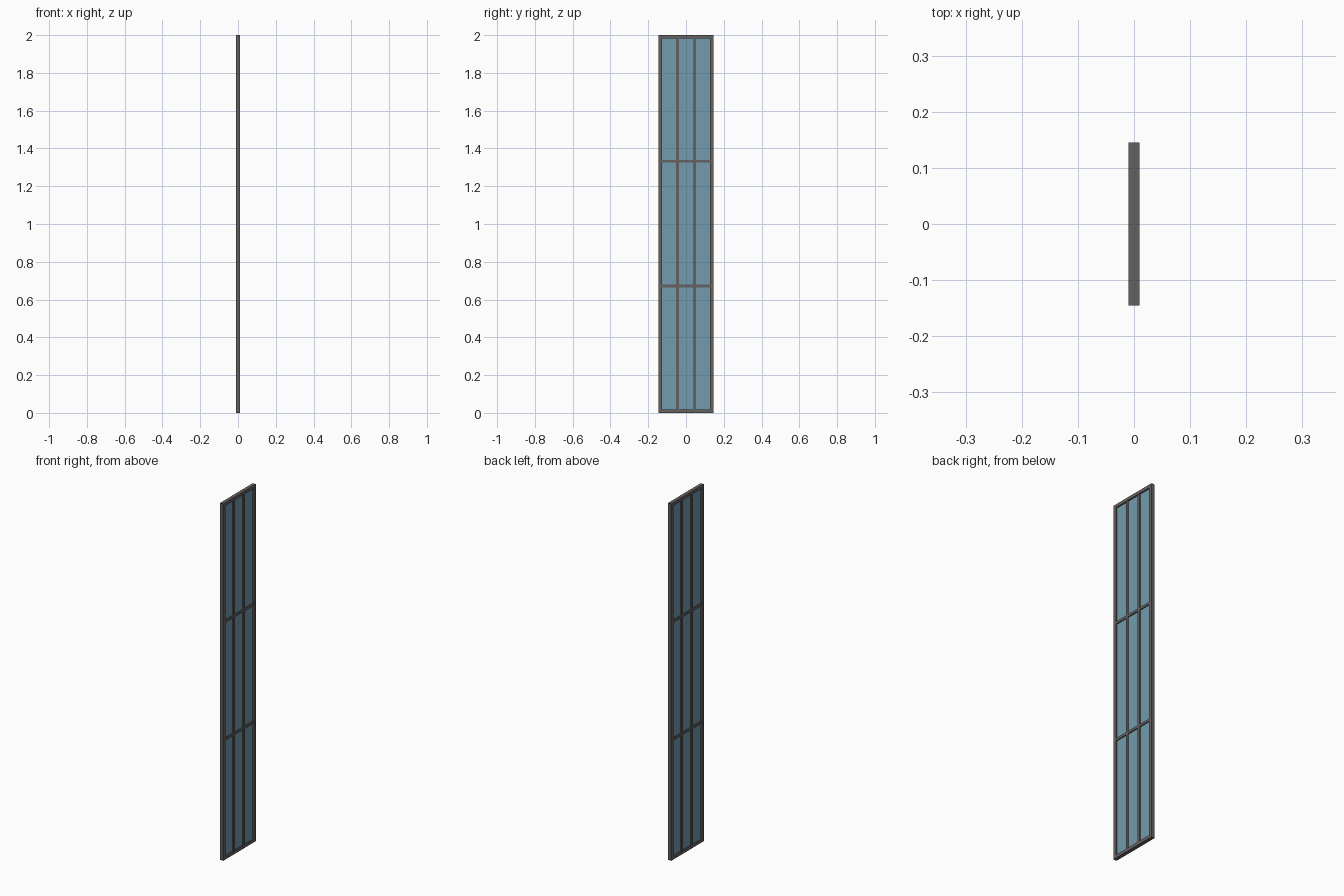
import bpy

if "Cube" in bpy.data.objects:
    bpy.data.objects.remove(bpy.data.objects["Cube"])

W, H, D = 0.29, 2.0, 0.02      # overall width (y), height (z), depth (x)
F = 0.018                      # outer frame bar width
B = 0.014                      # glazing bar width
BD = 0.016                     # glazing bar depth


def material(name, color):
    m = bpy.data.materials.new(name)
    m.diffuse_color = color
    m.use_nodes = True
    m.node_tree.nodes["Principled BSDF"].inputs["Base Color"].default_value = m.diffuse_color
    return m


frame_mat = material("dark_frame", (0.13, 0.12, 0.115, 1))
glass_mat = material("blue_glass", (0.17, 0.33, 0.42, 1))


def box(name, y, z, size, mat):
    bpy.ops.mesh.primitive_cube_add(size=1, location=(0, y, z))
    ob = bpy.context.object
    ob.name = name
    ob.scale = size
    bpy.ops.object.transform_apply(location=False, rotation=False, scale=True)
    ob.data.materials.append(mat)
    return ob


# Outer frame: full-height stiles with rails between them
for side, s in (("left", -1), ("right", 1)):
    box(f"frame_stile_{side}", s * (W - F) / 2, H / 2, (D, F, H), frame_mat)
for end, z in (("bottom", F / 2), ("top", H - F / 2)):
    box(f"frame_rail_{end}", 0, z, (D, W - 2 * F, F), frame_mat)

# Glazing bars dividing the window into three by three
for i, y in enumerate((-0.045, 0.045)):
    box(f"vertical_bar_{i + 1}", y, H / 2, (BD, B, H - 2 * F), frame_mat)
for i, z in enumerate((0.672, 1.332)):
    for j, (a, b) in enumerate(((-W / 2 + F, -0.045 - B / 2),
                                (-0.045 + B / 2, 0.045 - B / 2),
                                (0.045 + B / 2, W / 2 - F))):
        box(f"cross_bar_{i + 1}_{j + 1}", (a + b) / 2, z, (BD, b - a, B), frame_mat)

# Thin glass sheet in the middle of the frame
box("glass_pane", 0, H / 2, (0.004, W - 2 * F, H - 2 * F), glass_mat)
